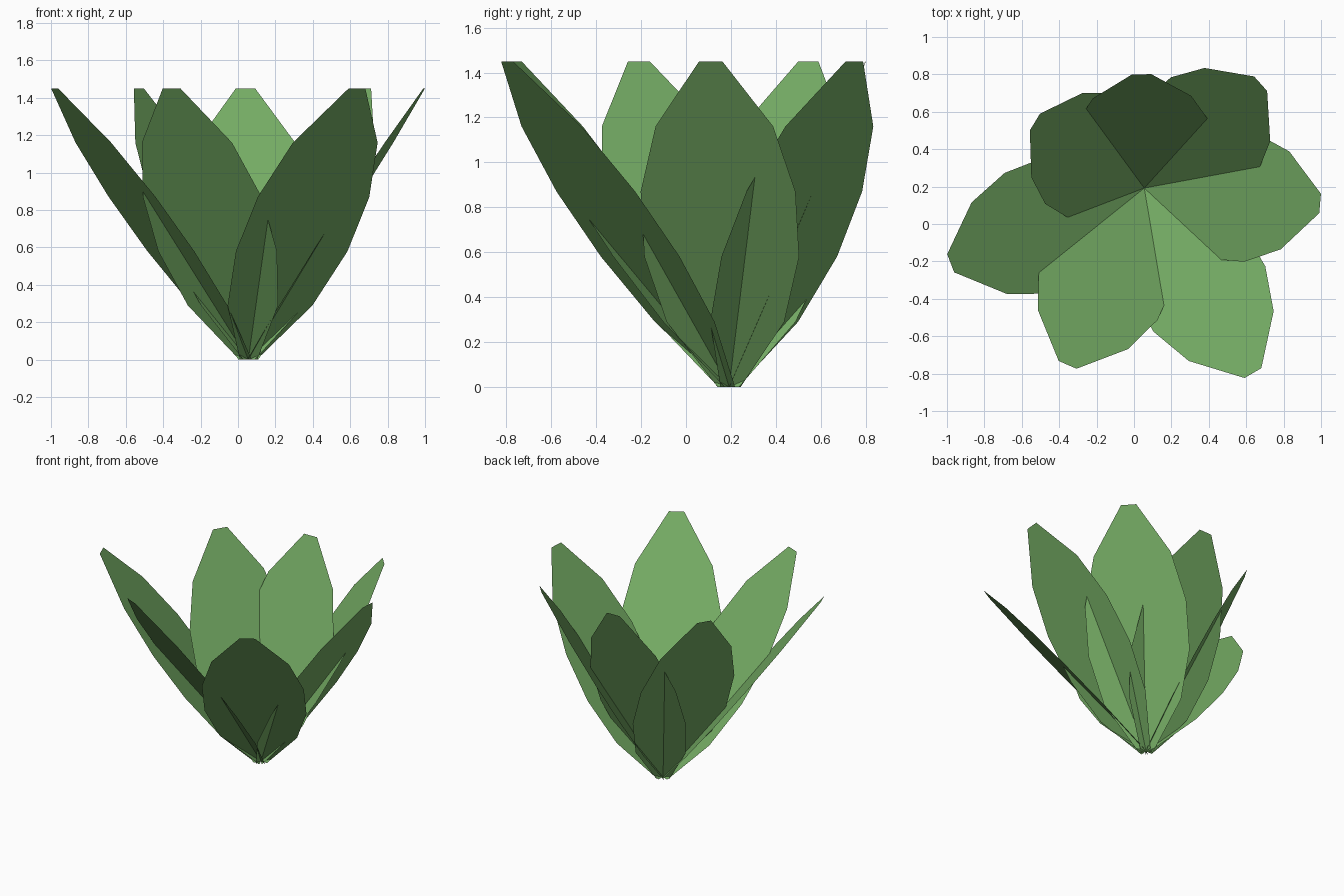
import bpy
from mathutils import Vector

if "Cube" in bpy.data.objects:
    bpy.data.objects.remove(bpy.data.objects["Cube"])

green = bpy.data.materials.new("leaf_green")
green.diffuse_color = (0.18, 0.42, 0.13, 1)
green.use_nodes = True
green.node_tree.nodes["Principled BSDF"].inputs["Base Color"].default_value = green.diffuse_color

# All leaves are flat blades fanning out from one root point
ROOT = Vector((0.055, 0.192, 0))
HEIGHT = 1.45
HALF_WIDTHS = [0.052, 0.263, 0.346, 0.346, 0.263, 0.052]
TIPS = [(0.995, 0.11), (0.677, 0.75), (0.04, 0.80), (-0.53, 0.545),
        (-0.98, -0.21), (-0.355, -0.753), (0.636, -0.797)]


def make_leaf(name, tip_xy):
    spine = Vector((*tip_xy, HEIGHT)) - ROOT
    side = Vector((-spine.y, spine.x, 0)).normalized()
    steps = len(HALF_WIDTHS) - 1
    verts = []
    for i, w in enumerate(HALF_WIDTHS):
        centre = ROOT + spine * (i / steps)
        verts += [centre - side * w, centre + side * w]
    # Inner side faces up
    faces = [(2 * i, 2 * i + 2, 2 * i + 3, 2 * i + 1)[::-1] for i in range(steps)]
    mesh = bpy.data.meshes.new(name)
    mesh.from_pydata(verts, [], faces)
    mesh.flip_normals() if mesh.polygons[0].normal.z < 0 else None
    mesh.materials.append(green)
    leaf = bpy.data.objects.new(name, mesh)
    bpy.context.collection.objects.link(leaf)
    return leaf


# Ring of seven leaves
for n, tip in enumerate(TIPS, 1):
    make_leaf(f"leaf_{n}", tip)
